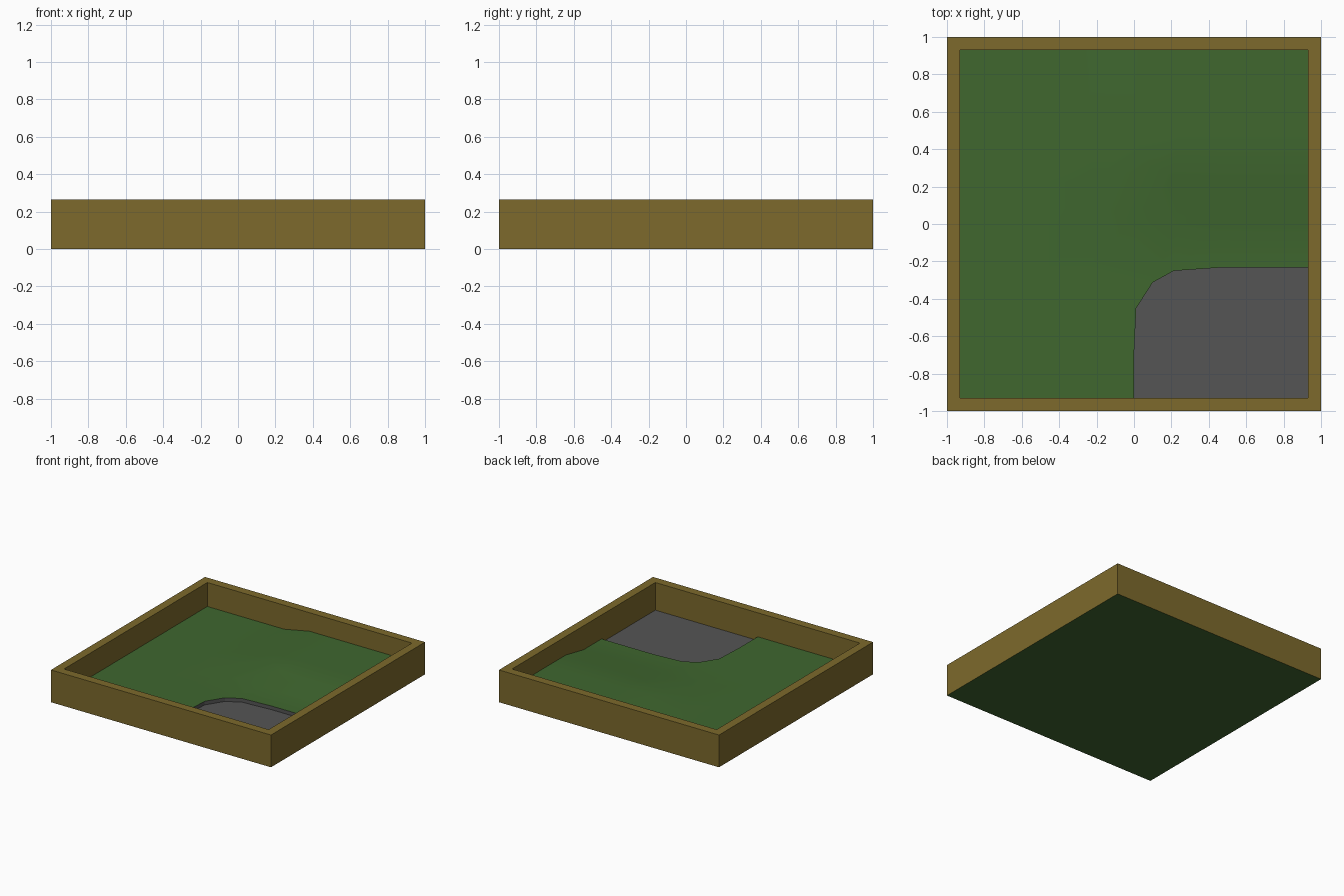
import bpy, bmesh

if "Cube" in bpy.data.objects:
    bpy.data.objects.remove(bpy.data.objects["Cube"])

IN = 0.93            # inner half width of the frame
TOP = 0.265          # frame height
STEP = IN / 4        # terrain grid spacing
LOW, HILL, PIT = 0.068, 0.113, 0.038


def material(name, rgb):
    m = bpy.data.materials.new(name)
    m.diffuse_color = (*rgb, 1)
    m.use_nodes = True
    m.node_tree.nodes["Principled BSDF"].inputs["Base Color"].default_value = m.diffuse_color
    return m


def add_object(name, bm, mat):
    bmesh.ops.recalc_face_normals(bm, faces=bm.faces)
    me = bpy.data.meshes.new(name)
    bm.to_mesh(me)
    bm.free()
    me.materials.append(mat)
    ob = bpy.data.objects.new(name, me)
    bpy.context.collection.objects.link(ob)
    return ob


wood = material("wood", (0.205, 0.144, 0.025))
grass = material("grass", (0.05, 0.135, 0.028))
stone = material("stone", (0.09, 0.09, 0.09))

# Frame: square rings bridged outside-bottom, outside-top, inside-top, inside-bottom
bm = bmesh.new()
rings = [[bm.verts.new((sx * r, sy * r, z)) for sx, sy in ((-1, -1), (1, -1), (1, 1), (-1, 1))]
         for r, z in ((1, 0), (1, TOP), (IN, TOP), (IN, 0))]
for a, b in zip(rings, rings[1:]):
    for i in range(4):
        j = (i + 1) % 4
        bm.faces.new((a[i], a[j], b[j], b[i]))
add_object("frame", bm, wood)

# Base: underside sheet
bm = bmesh.new()
bm.faces.new([bm.verts.new(p) for p in ((-1, -1, 0), (-1, 1, 0), (1, 1, 0), (1, -1, 0))])
base = add_object("base", bm, grass)
base.data.flip_normals() if base.data.polygons[0].normal.z > 0 else None


# Rounding of a grid corner: offsets for the corner and its two neighbours
ROUND = {(0, 0): (0.1, 0.08), (1, 0): (-0.02, 0.018), (0, 1): (0.012, -0.015)}


def grid_point(i, j):
    """Terrain point for grid indices -4..4, with rounded pit and hill corners."""
    x, y = i * STEP, j * STEP
    z = HILL if i >= 0 and j >= 1 else LOW
    # pit corner, hill top corner, hill foot corner
    for ci, cj, sy in ((0, -1, -1), (0, 1, 1), (-1, 0, 1)):
        dx, dy = ROUND.get((i - ci, (j - cj) * sy), (0, 0))
        x, y = x + dx, y + dy * sy
    return (x, y, z)


# Ground: grid with the pit quadrant left out
bm = bmesh.new()
n = range(-4, 5)
v = {(i, j): bm.verts.new(grid_point(i, j)) for i in n for j in n
     if not (i > 0 and j < -1)}
for i in range(-4, 4):
    for j in range(-4, 4):
        if not (i >= 0 and j < -1):
            bm.faces.new((v[i, j], v[i + 1, j], v[i + 1, j + 1], v[i, j + 1]))
ground = add_object("ground", bm, grass)
for p in ground.data.polygons:
    p.use_smooth = True

# Pit: stone floor plus short wall along the rounded edge
edge = [grid_point(0, j) for j in range(-4, 0)] + [grid_point(i, -1) for i in range(1, 5)]
bm = bmesh.new()
upper = [bm.verts.new(p) for p in edge]
lower = [bm.verts.new((p[0], p[1], PIT)) for p in edge]
for k in range(len(edge) - 1):
    bm.faces.new((upper[k], upper[k + 1], lower[k + 1], lower[k]))
bm.faces.new(lower + [bm.verts.new((IN, -IN, PIT))])
pit = add_object("stone_pit", bm, stone)
if pit.data.polygons[len(edge) - 1].normal.z < 0:
    pit.data.flip_normals()

# Ground must face up
if ground.data.polygons[0].normal.z < 0:
    ground.data.flip_normals()
